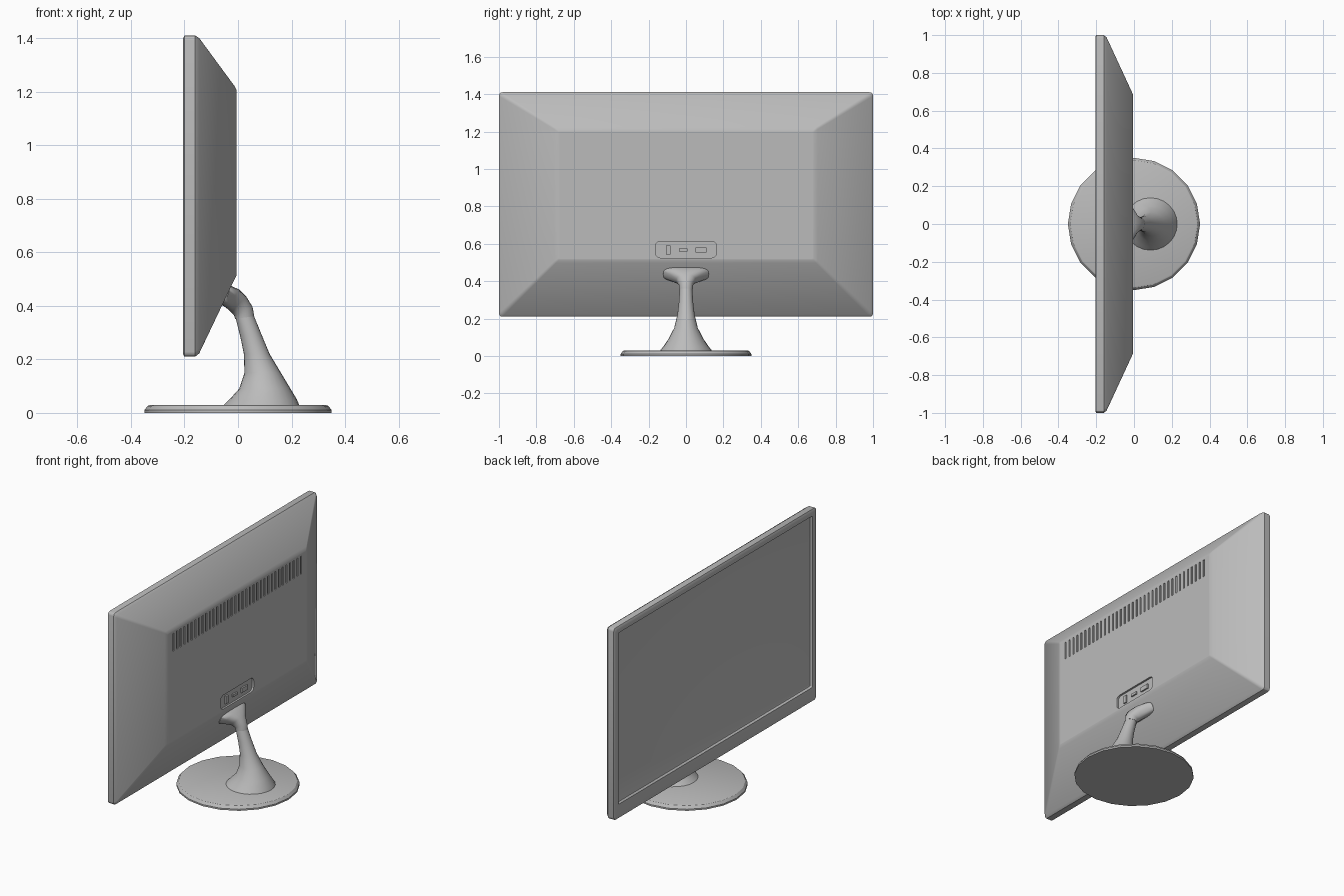
import bpy, bmesh, math

cube = bpy.data.objects.get("Cube")
if cube:
    bpy.data.objects.remove(cube, do_unlink=True)

plastic = bpy.data.materials.new("grey plastic")
plastic.use_nodes = True
GREY = (0.5, 0.5, 0.5, 1)
plastic.diffuse_color = GREY
plastic.node_tree.nodes["Principled BSDF"].inputs["Base Color"].default_value = GREY


def finish(name, bm):
    """Turn a bmesh into a linked object with the plastic material."""
    bmesh.ops.recalc_face_normals(bm, faces=bm.faces)
    mesh = bpy.data.meshes.new(name)
    bm.to_mesh(mesh)
    bm.free()
    mesh.materials.append(plastic)
    obj = bpy.data.objects.new(name, mesh)
    bpy.context.collection.objects.link(obj)
    return obj


def smooth(obj, degrees=30):
    bpy.ops.object.select_all(action="DESELECT")
    obj.select_set(True)
    bpy.context.view_layer.objects.active = obj
    bpy.ops.object.shade_smooth_by_angle(angle=math.radians(degrees))


def loft(bm, rings):
    """Skin a list of equal-length point rings and cap both ends."""
    loops = [[bm.verts.new(p) for p in ring] for ring in rings]
    n = len(loops[0])
    for a, b in zip(loops, loops[1:]):
        for i in range(n):
            j = (i + 1) % n
            bm.faces.new((a[i], a[j], b[j], b[i]))
    bm.faces.new(loops[0])
    bm.faces.new(loops[-1])


def rounded_rect(x, half_y, low, high, radius, steps=3):
    """Rounded rectangle facing along x."""
    points = []
    corners = [(1, high, -1), (-1, high, -1), (-1, low, 1), (1, low, 1)]
    for k, (side, z, inward) in enumerate(corners):
        for s in range(steps + 1):
            a = math.pi / 2 * (k + s / steps)
            points.append((x, side * (half_y - radius) + radius * math.cos(a),
                           z + inward * radius + radius * math.sin(a)))
    return points


def box(bm, x0, x1, y, z0, z1, half):
    loft(bm, [[(x, y - half, z0), (x, y + half, z0), (x, y + half, z1), (x, y - half, z1)]
              for x in (x0, x1)])


def section(cx, cz, depth, width, tilt, power=1.0, count=24):
    """Tilted oval cross-section of the stand."""
    points = []
    t = math.radians(tilt)
    for i in range(count):
        a = math.tau * i / count
        c, s = math.cos(a), math.sin(a)
        u = depth * math.copysign(abs(c) ** power, c)
        v = width * math.copysign(abs(s) ** power, s)
        points.append((cx + u * math.cos(t), v, cz + u * math.sin(t)))
    return points


# Monitor housing: recessed screen, bezel, side wall, sloped back
bm = bmesh.new()
loft(bm, [rounded_rect(*r) for r in (
    (-0.190, 0.945, 0.310, 1.358, 0.004),
    (-0.192, 0.950, 0.305, 1.363, 0.004),
    (-0.204, 0.957, 0.298, 1.370, 0.006),
    (-0.205, 0.962, 0.293, 1.375, 0.008),
    (-0.205, 0.990, 0.220, 1.400, 0.012),
    (-0.200, 1.000, 0.210, 1.410, 0.018),
    (-0.160, 1.000, 0.210, 1.410, 0.018),
    (-0.145, 0.988, 0.222, 1.400, 0.018),
    (-0.014, 0.705, 0.497, 1.222, 0.010),
    (-0.005, 0.685, 0.515, 1.204, 0.006),
    (-0.005, 0.675, 0.519, 1.196, 0.004))])
housing = finish("monitor_housing", bm)

# Cutter for the vent slots and the port recess
bm = bmesh.new()
SLOTS = 36
for i in range(SLOTS):
    box(bm, -0.011, 0.05, -0.63 + 1.26 * i / (SLOTS - 1), 1.075, 1.188, 0.006)
loft(bm, [rounded_rect(x, 0.163, 0.525, 0.612, 0.025) for x in (-0.017, 0.05)])
cutter = finish("recess_cutter", bm)
cutter.hide_render = True
cut = housing.modifiers.new("recesses", "BOOLEAN")
cut.operation = "DIFFERENCE"
cut.solver = "EXACT"
cut.object = cutter
bpy.context.view_layer.objects.active = housing
bpy.ops.object.modifier_apply(modifier=cut.name)
bpy.data.objects.remove(cutter, do_unlink=True)
smooth(housing)

# Sockets inside the port recess
bm = bmesh.new()
for y, half, tall in ((-0.095, 0.012, 0.024), (-0.015, 0.022, 0.008), (0.08, 0.03, 0.014)):
    box(bm, -0.02, -0.008, y, 0.567 - tall, 0.567 + tall, half)
finish("port_sockets", bm)

# Flared neck
bm = bmesh.new()
loft(bm, [section(*s) for s in (
    (0.085, 0.020, 0.148, 0.146, 0),
    (0.094, 0.050, 0.126, 0.122, 0),
    (0.100, 0.090, 0.096, 0.094, 0),
    (0.092, 0.150, 0.068, 0.063, 0),
    (0.070, 0.220, 0.048, 0.046, 0),
    (0.048, 0.290, 0.040, 0.038, 4),
    (0.024, 0.362, 0.034, 0.034, 8))])
smooth(finish("stand_neck", bm), 40)

# Bent head joining the neck to the sloped back
bm = bmesh.new()
loft(bm, [section(*s) for s in (
    (0.025, 0.356, 0.036, 0.036, 8),
    (0.020, 0.380, 0.038, 0.038, 25),
    (0.002, 0.405, 0.041, 0.052, 45, 0.85),
    (-0.018, 0.425, 0.042, 0.092, 58, 0.7),
    (-0.040, 0.437, 0.040, 0.122, 68, 0.6),
    (-0.080, 0.450, 0.038, 0.122, 68, 0.6))])
smooth(finish("stand_head", bm), 45)

# Faceted round foot
bm = bmesh.new()
loft(bm, [section(0, z, r, r, 0, 1, 20) for z, r in (
    (0, 0.350), (0.010, 0.350), (0.026, 0.338), (0.029, 0.330))])
smooth(finish("stand_foot", bm), 25)
